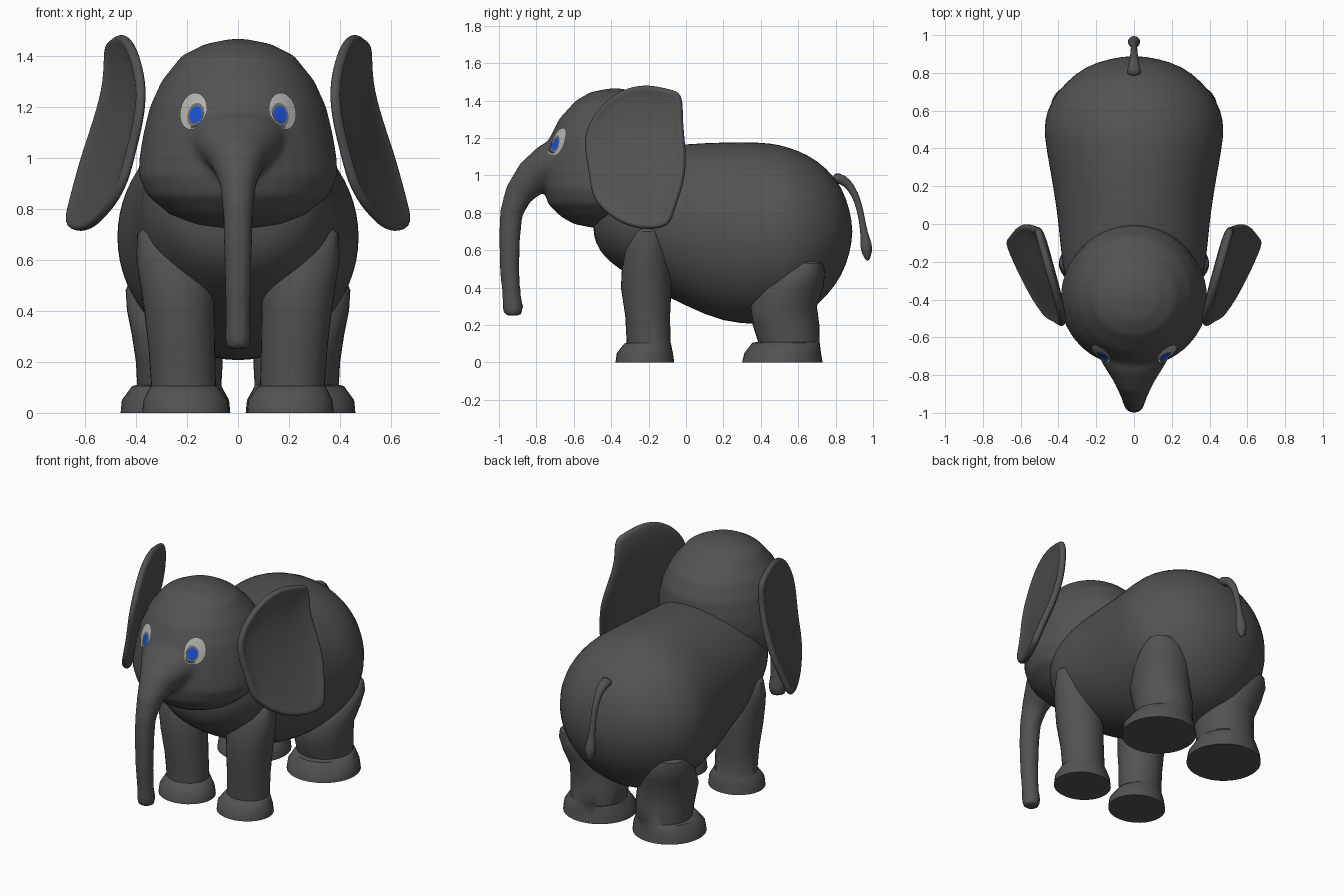
import bpy, bmesh, math
from mathutils import Vector
from mathutils.bvhtree import BVHTree

cube = bpy.data.objects.get("Cube")
if cube:
    bpy.data.objects.remove(cube, do_unlink=True)

X, Y, Z = Vector((1, 0, 0)), Vector((0, 1, 0)), Vector((0, 0, 1))


def material(name, rgb):
    m = bpy.data.materials.new(name)
    m.use_nodes = True
    m.diffuse_color = (*rgb, 1)
    bsdf = m.node_tree.nodes["Principled BSDF"]
    bsdf.inputs["Base Color"].default_value = (*rgb, 1)
    bsdf.inputs["Roughness"].default_value = 0.7
    return m


hide = material("grey_hide", (0.085, 0.085, 0.085))
eye_white = material("eye_light_grey", (0.45, 0.45, 0.43))
eye_ring = material("eye_dark_ring", (0.16, 0.16, 0.15))
eye_blue = material("eye_blue", (0.01, 0.08, 0.65))


def finish(bm, name, mats=(hide,), angle=50):
    bmesh.ops.recalc_face_normals(bm, faces=bm.faces)
    mesh = bpy.data.meshes.new(name)
    bm.to_mesh(mesh)
    bm.free()
    obj = bpy.data.objects.new(name, mesh)
    bpy.context.collection.objects.link(obj)
    for m in mats:
        mesh.materials.append(m)
    bpy.ops.object.select_all(action='DESELECT')
    obj.select_set(True)
    bpy.context.view_layer.objects.active = obj
    bpy.ops.object.shade_smooth_by_angle(angle=math.radians(angle))
    return obj


def bridge(bm, a, b, closed_index=0):
    n = len(a)
    for i in range(n):
        f = bm.faces.new((a[i], a[(i + 1) % n], b[(i + 1) % n], b[i]))
        f.material_index = closed_index


def loft(bm, sections, v_axis=None, segs=32):
    """Skin elliptical sections (centre, rx, rv); without v_axis they follow the path."""
    rings = []
    for i, (c, rx, rv) in enumerate(sections):
        v = v_axis
        if v is None:
            before = sections[max(i - 1, 0)][0]
            after = sections[min(i + 1, len(sections) - 1)][0]
            v = (after - before).normalized().cross(X)
        angles = [math.tau * k / segs for k in range(segs)]
        rings.append([bm.verts.new(c + X * rx * math.cos(a) + v * rv * math.sin(a))
                      for a in angles])
    for a, b in zip(rings, rings[1:]):
        bridge(bm, a, b)
    bm.faces.new(rings[0])
    bm.faces.new(rings[-1])


def subdivide(obj, levels):
    m = obj.modifiers.new("Subdivision", 'SUBSURF')
    m.levels = m.render_levels = levels


def mirror(obj):
    obj.modifiers.new("Mirror", 'MIRROR')


# Body: sections along y (y, centre z, half width, half height)
body_rows = [(-.5, .78, .1, .1), (-.46, .79, .24, .2), (-.4, .8, .31, .27),
             (-.3, .79, .36, .33), (-.2, .775, .385, .375), (0, .735, .4, .435),
             (.2, .695, .43, .485), (.4, .69, .467, .49), (.5, .69, .48, .477),
             (.6, .685, .465, .45), (.7, .69, .41, .395), (.8, .7, .31, .29),
             (.86, .7, .2, .18), (.89, .7, .04, .04)]
bm = bmesh.new()
loft(bm, [(Vector((0, y, z)), rx, rz) for y, z, rx, rz in body_rows], Z)
subdivide(finish(bm, "body", angle=180), 1)

# Head: level sections (z, centre y, half width, half depth), blended with the trunk
head_rows = [(1.465, -.38, .03, .03), (1.445, -.38, .13, .13), (1.4, -.38, .22, .21),
             (1.3, -.37, .3, .31), (1.2, -.37, .345, .36), (1.1, -.375, .37, .375),
             (1.0, -.385, .387, .375), (.93, -.405, .39, .355), (.85, -.42, .355, .32),
             (.78, -.43, .27, .24), (.74, -.45, .17, .15), (.72, -.46, .04, .04)]
trunk_rows = [(-.62, 1.1, .22, .13), (-.73, 1.05, .17, .12), (-.82, .99, .11, .1),
              (-.895, .9, .073, .077), (-.933, .8, .06, .062), (-.943, .68, .057, .058),
              (-.943, .5, .052, .053), (-.933, .36, .048, .05), (-.925, .29, .053, .057),
              (-.925, .25, .045, .045)]
bm = bmesh.new()
loft(bm, [(Vector((0, y, z)), rx, ry) for z, y, rx, ry in head_rows], Y)
loft(bm, [(Vector((0, y, z)), rx, r) for y, z, rx, r in trunk_rows])
head = finish(bm, "head_and_trunk", angle=180)
blend = head.modifiers.new("Blend", 'REMESH')
blend.mode = 'VOXEL'
blend.voxel_size = 0.015
blend.use_smooth_shade = True
relax = head.modifiers.new("Relax", 'SMOOTH')
relax.factor = 0.5
relax.iterations = 8

# Legs with flared feet: (z, centre x, centre y, half width, half depth)
front_leg = [(0, .205, -.22, .17, .157), (.05, .205, -.22, .165, .15),
             (.1, .21, -.205, .135, .125), (.105, .213, -.2, .127, .117),
             (.25, .22, -.205, .13, .12), (.4, .23, -.213, .138, .135),
             (.5, .238, -.213, .145, .13), (.6, .25, -.21, .148, .115),
             (.7, .28, -.205, .115, .075), (.75, .3, -.2, .04, .02)]
back_leg = [(0, .245, .515, .215, .215), (.05, .245, .517, .21, .205),
            (.105, .24, .535, .175, .18), (.11, .23, .55, .165, .165),
            (.2, .23, .535, .17, .178), (.3, .24, .522, .175, .178),
            (.4, .265, .57, .17, .165), (.48, .29, .62, .15, .125),
            (.53, .32, .65, .1, .08), (.55, .33, .66, .04, .03)]
for name, rows in (("front_legs", front_leg), ("back_legs", back_leg)):
    bm = bmesh.new()
    loft(bm, [(Vector((x, y, z)), rx, ry) for z, x, y, rx, ry in rows], Y)
    mirror(finish(bm, name, angle=40))

# Tail with a tufted end
tail_rows = [(.78, .99, .045, .03), (.84, .98, .03, .028), (.885, .935, .022, .022),
             (.92, .86, .018, .018), (.94, .77, .017, .017), (.952, .69, .019, .019),
             (.963, .63, .035, .033), (.967, .59, .032, .03), (.972, .54, .008, .008)]
bm = bmesh.new()
loft(bm, [(Vector((0, y, z)), rx, r) for y, z, rx, r in tail_rows], segs=16)
subdivide(finish(bm, "tail", angle=180), 1)

# Ears: side outline (y, z) filled with shrinking rings and bent outwards
outline = [(-.54, 1.21), (-.5, 1.31), (-.41, 1.41), (-.31, 1.465), (-.2, 1.48),
           (-.1, 1.455), (-.02, 1.44), (-.03, 1.3), (-.01, 1.15), (-.01, 1.0),
           (-.05, .88), (-.08, .79), (-.1, .725), (-.25, .712), (-.38, .765),
           (-.5, .87), (-.51, 1.0), (-.53, 1.1)]
ear_y, ear_z = -.28, 1.1


def ear_x(y, z):
    t = (y + .53) / .51
    s = min(max((1.3 - z) / .55, 0), 1) ** 1.3
    return .37 + .14 * t + s * (.1 + .09 * t)


bm = bmesh.new()
rings = []
for scale, lift in ((1.015, .01), (.93, -.008), (.6, -.012), (.3, -.012)):
    ring = []
    for y, z in outline:
        y, z = ear_y + (y - ear_y) * scale, ear_z + (z - ear_z) * scale
        ring.append(bm.verts.new((ear_x(y, z) + lift, y, z)))
    rings.append(ring)
for a, b in zip(rings, rings[1:]):
    bridge(bm, a, b)
bm.faces.new(rings[-1])
ear = finish(bm, "ears", angle=180)
thick = ear.modifiers.new("Thickness", 'SOLIDIFY')
thick.thickness = 0.04
thick.offset = 0
subdivide(ear, 2)
mirror(ear)

# Eyes: concentric ovals laid on the head (x, z, half width, half height, colour)
bpy.context.view_layer.update()
surface = BVHTree.FromObject(head, bpy.context.evaluated_depsgraph_get())
ovals = [(.163, 1.165, .012, .016, 2), (.163, 1.165, .025, .034, 2),
         (.163, 1.165, .032, .048, 1), (.172, 1.18, .041, .062, 0),
         (.173, 1.18, .05, .073, 0)]
tilt = 0.22
bm = bmesh.new()
last = None
for cx, cz, rx, rz, colour in ovals:
    ring = []
    for k in range(32):
        a = math.tau * k / 32
        u, w = rx * math.cos(a), rz * math.sin(a)
        x = cx + u * math.cos(tilt) - w * math.sin(tilt)
        z = cz + u * math.sin(tilt) + w * math.cos(tilt)
        hit, normal, _, _ = surface.ray_cast(Vector((x, -2, z)), Y)
        spot = hit + normal * 0.005 if hit else Vector((x, -.72, z))
        ring.append(bm.verts.new(spot))
    if last:
        bridge(bm, last, ring, colour)
    else:
        bm.faces.new(ring).material_index = colour
    last = ring
mirror(finish(bm, "eyes", (eye_white, eye_ring, eye_blue), 180))
